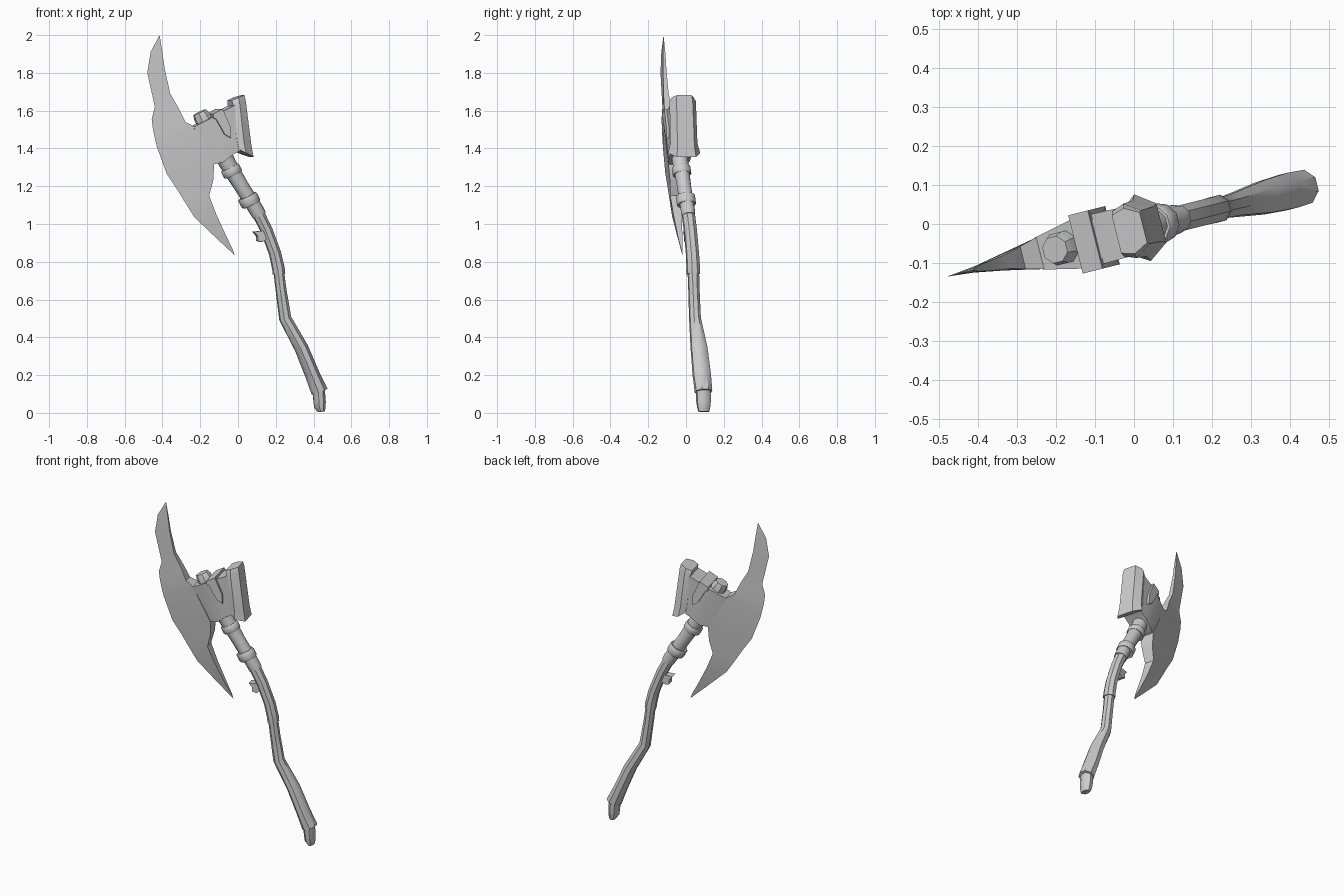
import bpy, bmesh, math
from mathutils import Vector

YAW = math.atan(0.25)


def P(x, z, t=0.0):
    """Point on the axe's turned centre plane (x, z), offset sideways by t."""
    return Vector((x - math.sin(YAW) * t, 0.25 * x - 0.015 + math.cos(YAW) * t, z))


def loft(name, sections, angle=32):
    """Skin closed sections of equal length and cap both ends."""
    bm = bmesh.new()
    rings = [[bm.verts.new(p) for p in s] for s in sections]
    n = len(rings[0])
    for a, b in zip(rings, rings[1:]):
        for i in range(n):
            j = (i + 1) % n
            bm.faces.new((a[i], a[j], b[j], b[i]))
    bm.faces.new(rings[0])
    bm.faces.new(rings[-1])
    bmesh.ops.remove_doubles(bm, verts=bm.verts, dist=0.0005)
    bmesh.ops.recalc_face_normals(bm, faces=bm.faces)
    me = bpy.data.meshes.new(name)
    bm.to_mesh(me)
    bm.free()
    ob = bpy.data.objects.new(name, me)
    bpy.context.collection.objects.link(ob)
    bpy.ops.object.select_all(action='DESELECT')
    ob.select_set(True)
    bpy.context.view_layer.objects.active = ob
    bpy.ops.object.shade_smooth_by_angle(angle=math.radians(angle))
    return ob


def tube(name, pts, sides=8, axis=None):
    """Tube through (x, z, in-plane radius, sideways radius) stations."""
    secs = []
    for i, (x, z, r, rt) in enumerate(pts):
        a, b = pts[max(i - 1, 0)], pts[min(i + 1, len(pts) - 1)]
        d = Vector(axis or (b[0] - a[0], b[1] - a[1])).normalized()
        ring = []
        for k in range(sides):
            w = 2 * math.pi * (k + 0.5) / sides
            c, s = math.cos(w) * r * 1.05, math.sin(w) * rt * 1.05
            ring.append(P(x + d.y * c, z - d.x * c, s))
        secs.append(ring)
    return loft(name, secs, 40)


def mirrored(pts):
    """Half section (x, z, t) completed across the centre plane."""
    return [P(*p) for p in pts] + [P(x, z, -t) for x, z, t in reversed(pts)]


# Blade: wedge sections, cutting edge (x, z), back edge (x, z), half thickness
blade = [
    ((-0.415, 2.0), (-0.415, 2.0), 0),
    ((-0.463, 1.91), (-0.402, 1.91), 0.006),
    ((-0.48, 1.80), (-0.39, 1.82), 0.009),
    ((-0.44, 1.62), (-0.362, 1.69), 0.014),
    ((-0.457, 1.555), (-0.32, 1.615), 0.02),
    ((-0.45, 1.50), (-0.285, 1.54), 0.03),
    ((-0.43, 1.41), (-0.24, 1.515), 0.042),
    ((-0.378, 1.267), (-0.137, 1.315), 0.045),
    ((-0.32, 1.18), (-0.14, 1.23), 0.036),
    ((-0.29, 1.13), (-0.16, 1.15), 0.03),
    ((-0.23, 1.035), (-0.12, 1.05), 0.022),
    ((-0.12, 0.93), (-0.06, 0.925), 0.012),
    ((-0.018, 0.835), (-0.028, 0.865), 0.003),
]
loft("blade", [[P(*e), P(*b, h), P(*b, -h)] for e, b, h in blade])

# Head block between blade and poll: (top x, z), (bottom x, z), half thickness
head = [
    ((-0.245, 1.513), (-0.14, 1.315), 0.042),
    ((-0.15, 1.565), (-0.09, 1.328), 0.064),
    ((-0.10, 1.595), (-0.045, 1.365), 0.066),
    ((-0.03, 1.63), (0.0, 1.39), 0.064),
]
loft("head_block", [[P(*a, h), P(*b, h * 0.9), P(*b, -h * 0.9), P(*a, -h)]
                    for a, b, h in head])

# Poll: faceted hammer plate flaring at its foot
loft("poll", [
    mirrored([(-0.01, 1.395, 0.062), (0.022, 1.375, 0.088), (0.070, 1.355, 0.052)]),
    mirrored([(-0.02, 1.44, 0.062), (0.015, 1.425, 0.074), (0.060, 1.415, 0.046)]),
    mirrored([(-0.04, 1.63, 0.060), (-0.01, 1.65, 0.072), (0.030, 1.655, 0.044)]),
    mirrored([(-0.045, 1.655, 0.050), (-0.012, 1.67, 0.060), (0.024, 1.682, 0.040)]),
])

# Strap with pointed ends folded over the head
outline = [(-0.145, 1.575), (-0.095, 1.60), (-0.058, 1.515), (-0.055, 1.455), (-0.088, 1.475)]
for side, s in (("front", -1), ("back", 1)):
    loft("strap_" + side, [[P(x, z, s * t) for x, z in outline] for t in (0.05, 0.077)])
loft("strap_top", [[P(x, z, t) for x, z in
                    ((-0.145, 1.555), (-0.15, 1.582), (-0.10, 1.61), (-0.092, 1.58))]
                   for t in (-0.077, 0.077)])

# Handle: peg through the head, sleeve with two collars, crooked grip
AX = (-0.46, 0.89)
tube("handle_peg", [(-0.145, 1.48, 0.042, 0.042), (-0.193, 1.573, 0.042, 0.042),
                    (-0.203, 1.592, 0.034, 0.034)], 8, AX)
tube("handle_sleeve", [(-0.08, 1.37, 0.044, 0.044), (-0.055, 1.32, 0.042, 0.042),
                       (0.015, 1.205, 0.037, 0.037), (0.10, 1.07, 0.037, 0.037),
                       (0.113, 1.045, 0.035, 0.035)], 10)
for name, x, z, r, half in (("upper_collar", -0.034, 1.28, 0.049, 0.022),
                            ("lower_collar", 0.060, 1.125, 0.050, 0.026)):
    tube(name, [(x + AX[0] * k * half, z + AX[1] * k * half, r * f, r * f)
                for k, f in ((-1, 0.92), (-0.7, 1), (0.7, 1), (1, 0.92))], 10, AX)
tube("handle_upper_shaft", [(0.10, 1.07, 0.031, 0.034), (0.15, 0.97, 0.030, 0.034),
                            (0.196, 0.845, 0.030, 0.034), (0.214, 0.765, 0.031, 0.035),
                            (0.217, 0.735, 0.031, 0.035)])
tube("handle_grip", [(0.213, 0.77, 0.026, 0.030), (0.228, 0.65, 0.027, 0.029),
                     (0.250, 0.50, 0.031, 0.030), (0.335, 0.345, 0.034, 0.044),
                     (0.395, 0.20, 0.036, 0.048), (0.432, 0.112, 0.042, 0.045)])
tube("pommel", [(0.425, 0.15, 0.030, 0.038), (0.432, 0.06, 0.030, 0.038),
                (0.434, 0.03, 0.028, 0.034), (0.440, 0.006, 0.017, 0.028)], 8, (0.1, -1))

# Small lug on the inner side of the handle
lug = [(0.08, 0.96), (0.15, 0.965), (0.16, 0.93), (0.125, 0.905), (0.10, 0.91), (0.10, 0.935)]
loft("handle_lug", [[P(x, z, t) for x, z in lug] for t in (-0.022, 0.022)])
